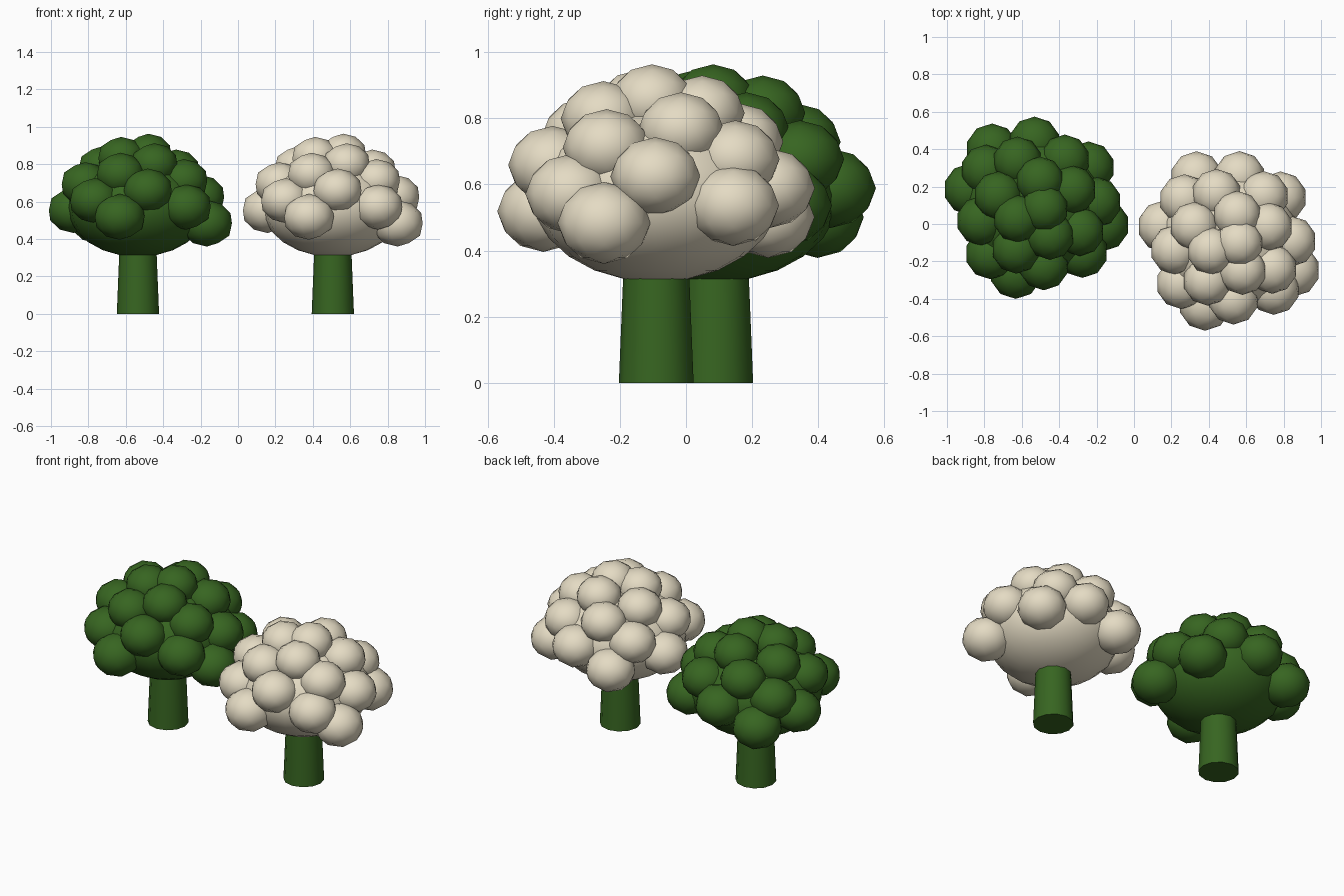
import bpy, bmesh, math
from mathutils import Matrix, Vector

if "Cube" in bpy.data.objects:
    bpy.data.objects.remove(bpy.data.objects["Cube"])


def material(name, rgb):
    m = bpy.data.materials.new(name)
    m.diffuse_color = (*rgb, 1.0)
    m.use_nodes = True
    m.node_tree.nodes["Principled BSDF"].inputs["Base Color"].default_value = m.diffuse_color
    return m


green = material("leafy green", (0.038, 0.13, 0.015))
cream = material("cream white", (0.78, 0.71, 0.55))


def finish(bm, name, mat, location):
    mesh = bpy.data.meshes.new(name)
    bm.to_mesh(mesh)
    bm.free()
    mesh.materials.append(mat)
    ob = bpy.data.objects.new(name, mesh)
    ob.location = location
    bpy.context.collection.objects.link(ob)
    bpy.ops.object.select_all(action='DESELECT')
    ob.select_set(True)
    bpy.context.view_layer.objects.active = ob
    bpy.ops.object.shade_smooth_by_angle(angle=math.radians(50))
    return ob


COUNT = 22
GOLDEN = math.radians(137.508)


def vegetable(name, x, y, phase, head_mat, nudges):
    base = Vector((x, y, 0))

    # tapered stalk
    bm = bmesh.new()
    bmesh.ops.create_cone(bm, cap_ends=True, segments=12, radius1=0.113, radius2=0.096,
                          depth=0.42, matrix=Matrix.Translation((0, 0, 0.21)))
    finish(bm, name + "_stalk", green, base)

    # flattened core of the head
    bm = bmesh.new()
    bmesh.ops.create_uvsphere(bm, u_segments=20, v_segments=12, radius=1.0,
                              matrix=Matrix.Translation((0, 0, 0.57))
                              @ Matrix.Diagonal((0.375, 0.375, 0.265, 1)))
    finish(bm, name + "_core", head_mat, base)

    # florets on a golden-angle spiral from the rim up to the crown;
    # the lowest ones are turned a few degrees for an uneven natural growth
    bm = bmesh.new()
    for i in range(COUNT):
        t = (i + 0.5) / COUNT
        turn = nudges[i] if i < len(nudges) else 0
        a = math.radians(phase + turn) + i * GOLDEN
        ring = 0.367 * (1 - t * t) ** 0.6 + (0.014 if i in (0, 1) else 0)
        size = 0.141 - 0.014 * t
        place = Matrix.Translation((ring * math.cos(a), ring * math.sin(a), 0.475 + 0.385 * t))
        bmesh.ops.create_icosphere(bm, subdivisions=2, radius=size,
                                   matrix=place @ Matrix.Diagonal((1, 1, 0.88, 1)))
    finish(bm, name + "_florets", head_mat, base)


vegetable("broccoli", -0.535, 0.09, -15.5, green, (1, 4, -5, -1, -10, 5, 0))
vegetable("cauliflower", 0.507, -0.09, -20.5, cream, (-4, 0, -5, 8, -2, 6, -4))
